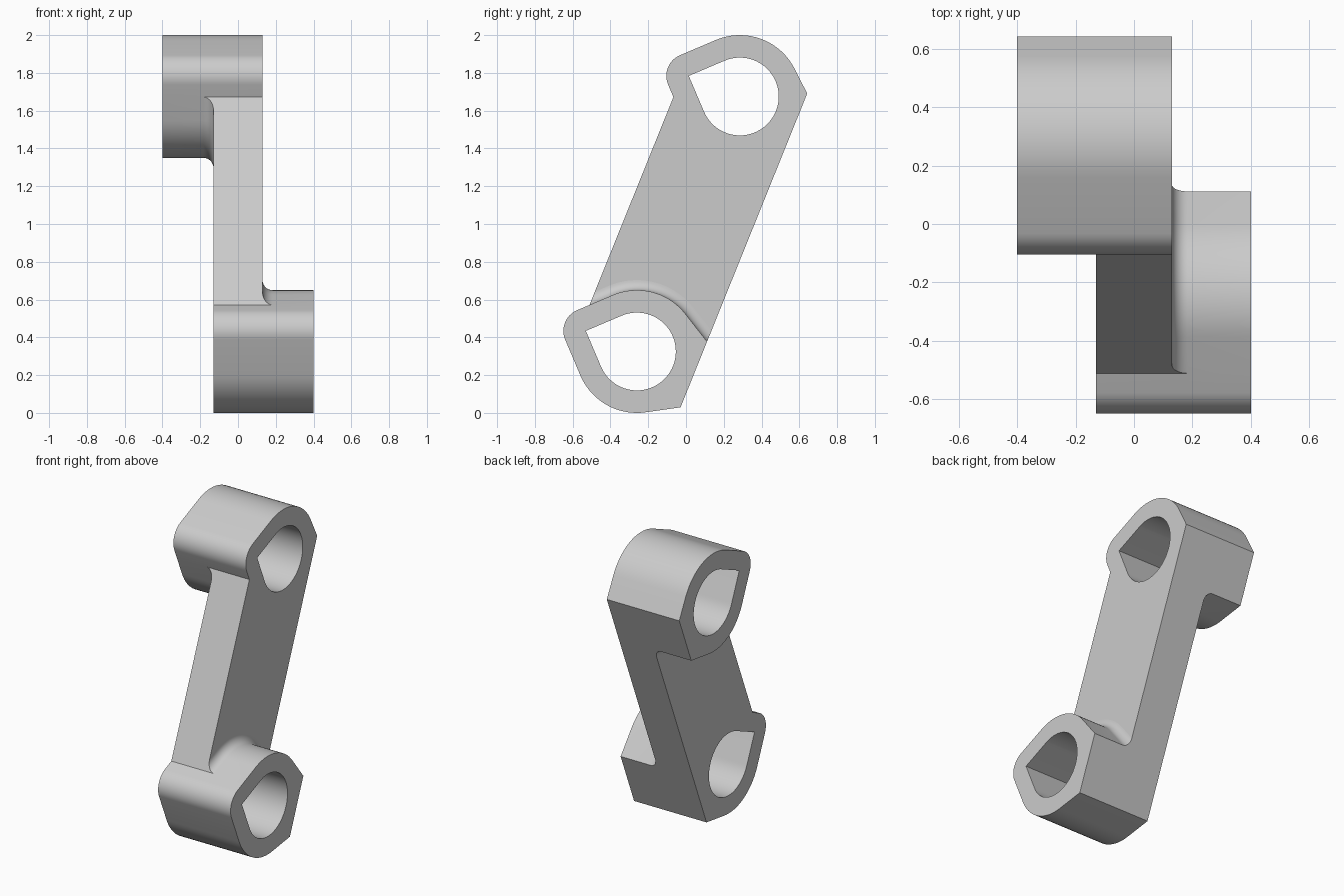
import bpy, bmesh
from math import sin, cos, tan, atan, radians, degrees, sqrt
from mathutils import Vector

cube = bpy.data.objects.get("Cube")
if cube:
    bpy.data.objects.remove(cube, do_unlink=True)

# Main dimensions
R, H = 0.325, 0.206          # boss radius, hole radius
WALL = R - H
HALF, OUT = 0.13, 0.40       # arm half thickness, boss outer face
RHO = 0.053                  # fillet radius
STEPS = 8
LOW, HIGH = Vector((0, -0.26, R)), Vector((0, 0.285, 2 - R))
U = (HIGH - LOW).normalized()            # along the arm
V = Vector((0, U.z, -U.y))               # across the arm
CORNER = {1: R * tan(radians(30)), -1: 0.148}   # outer corner of each boss

bm = bmesh.new()
cache = {}


def vert(end, p, x):
    """Vertex from end-local (across, along) and thickness position."""
    base = LOW if end > 0 else HIGH
    co = base + V * p[0] + U * p[1] * end + Vector((x * end, 0, 0))
    key = tuple(round(c, 5) for c in co)
    if key not in cache:
        cache[key] = bm.verts.new(co)
    return cache[key]


def arc(r, a, b, n, cx=0.0):
    angles = [radians(a + (b - a) * i / n) for i in range(n + 1)]
    return [(cx + r * cos(t), r * sin(t)) for t in angles]


def inner_side(d):
    """Boss outline facing the arm, offset by d and clipped to the arm width."""
    right = (R, (R + d - R / 2) / sin(radians(60)))
    left = (-R, (R + d) * sqrt(2) - R)
    return [right] + arc(R + d, 60, 135, 18) + [left]


def outer_side(end):
    """Rest of the boss outline, right corner round to the left kink."""
    c = CORNER[end]
    start = -2 * degrees(atan(c / R))
    return ([(R, R * tan(radians(30))), (R, -c)] + arc(R, start, -135, 18)
            + arc(WALL, -135, -225, 16, -H * sqrt(2)) + [(-R, R * (sqrt(2) - 1))])


def strip(row_a, row_b):
    for i in range(len(row_a) - 1):
        f = bm.faces.new((row_a[i], row_a[i + 1], row_b[i + 1], row_b[i]))
        f.smooth = True


def flat_cap(*loops):
    edges = []
    for loop in loops:
        for a, b in zip(loop, loop[1:] + loop[:1]):
            edges.append(bm.edges.get((a, b)) or bm.edges.new((a, b)))
    bmesh.ops.triangle_fill(bm, edges=edges, use_beauty=True)


def row(end, points, x):
    return [vert(end, p, x) for p in points]


# Fillet sections, from the boss wall down to the arm face
sections = []
for i in range(STEPS + 1):
    a = radians(90 * (1 - i / STEPS))
    sections.append((inner_side(RHO * (1 - sin(a))), HALF + RHO * (1 - cos(a))))

hole = arc(H, -135, 135, 56) + [(-H * sqrt(2), 0)]
top = HALF + RHO

for end in (1, -1):
    outer, inner = outer_side(end), inner_side(0)
    # Boss walls
    strip(row(end, outer, -HALF), row(end, outer, top))
    strip(row(end, outer, top), row(end, outer, OUT))
    strip(row(end, inner, top), row(end, inner, OUT))
    # Fillet between boss and arm
    for (pa, xa), (pb, xb) in zip(sections, sections[1:]):
        strip(row(end, pa, xa), row(end, pb, xb))
    # Teardrop hole
    closed = hole + hole[:1]
    strip(row(end, closed, -HALF), row(end, closed, OUT))
    # Outer boss face
    flat_cap(row(end, outer + inner[::-1][1:-1], OUT), row(end, hole, OUT))
    # Arm face that carries the other boss's fillet
    far = row(-end, sections[-1][0], HALF)[::-1]
    flat_cap(row(end, outer, -HALF) + far, row(end, hole, -HALF))

# Long side walls of the arm
for k in (0, -1):
    loop = []
    for end in (1, -1):
        loop.append(vert(end, inner_side(0)[k], -HALF))
        loop += [vert(end, pts[k], x) for pts, x in sections]
    bm.faces.new(loop)

bmesh.ops.recalc_face_normals(bm, faces=bm.faces)
for e in bm.edges:
    e.smooth = e.calc_face_angle(0) < radians(25)

mesh = bpy.data.meshes.new("offset_link_arm")
bm.to_mesh(mesh)
bm.free()
link = bpy.data.objects.new("offset_link_arm", mesh)
bpy.context.collection.objects.link(link)

# Plain grey
grey = bpy.data.materials.new("light_grey")
grey.use_nodes = True
colour = (0.6, 0.6, 0.6, 1)
grey.diffuse_color = colour
grey.node_tree.nodes["Principled BSDF"].inputs["Base Color"].default_value = colour
mesh.materials.append(grey)
